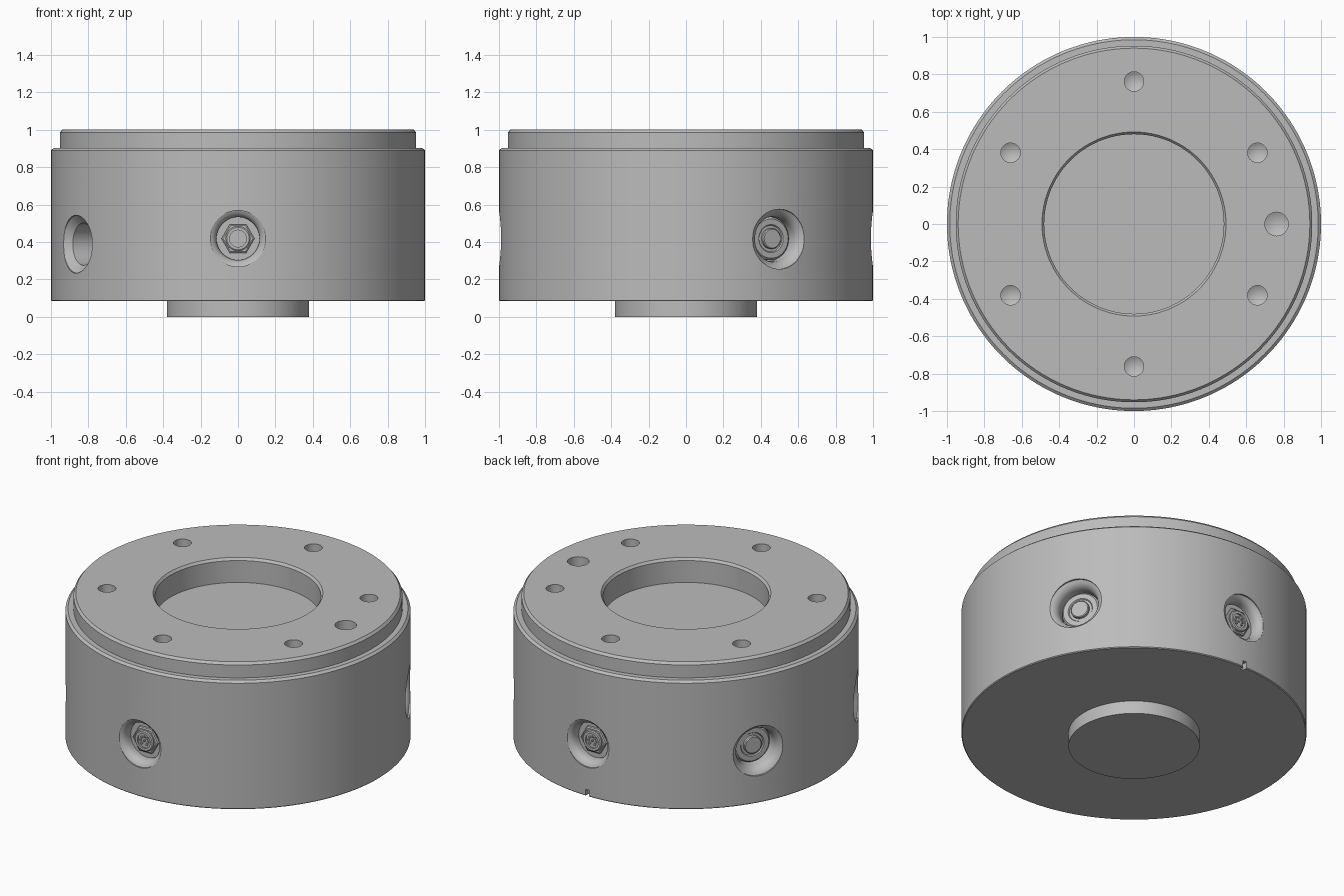
import bpy, bmesh
from math import pi, cos, sin, radians
from mathutils import Matrix, Vector

if "Cube" in bpy.data.objects:
    bpy.data.objects.remove(bpy.data.objects["Cube"])

grey = bpy.data.materials.new("metal grey")
grey.use_nodes = True
grey.diffuse_color = (0.5, 0.5, 0.5, 1)
grey.node_tree.nodes["Principled BSDF"].inputs["Base Color"].default_value = (0.5, 0.5, 0.5, 1)


def finish(name, bm, matrix):
    bmesh.ops.recalc_face_normals(bm, faces=bm.faces)
    mesh = bpy.data.meshes.new(name)
    bm.to_mesh(mesh)
    bm.free()
    mesh.transform(matrix)
    mesh.materials.append(grey)
    obj = bpy.data.objects.new(name, mesh)
    bpy.context.collection.objects.link(obj)
    return obj


def lathe(name, profile, segments=48, matrix=Matrix()):
    """Closed solid turned around z from (radius, height) points, capped at both ends."""
    bm = bmesh.new()
    rings = []
    for r, h in profile:
        if r == 0:
            rings.append([bm.verts.new((0, 0, h))] * segments)
        else:
            rings.append([bm.verts.new((r * cos(2 * pi * i / segments),
                                        r * sin(2 * pi * i / segments), h))
                          for i in range(segments)])
    for low, high in zip(rings, rings[1:]):
        for i in range(segments):
            j = (i + 1) % segments
            corners = dict.fromkeys((low[i], low[j], high[j], high[i]))
            bm.faces.new(list(corners))
    for ring in (rings[0], rings[-1]):
        if ring[0] is not ring[1]:
            bm.faces.new(ring)
    return finish(name, bm, matrix)


def outward(angle, z):
    """Local z points out of the side wall at the given angle, measured from the body axis."""
    return (Matrix.Translation((0, 0, z)) @ Matrix.Rotation(radians(angle), 4, "Z")
            @ Matrix.Rotation(pi / 2, 4, "Y"))


def smooth(obj):
    bpy.ops.object.select_all(action="DESELECT")
    obj.select_set(True)
    bpy.context.view_layer.objects.active = obj
    bpy.ops.object.shade_smooth_by_angle(angle=radians(30))


# Turned body: bottom boss, drum, shoulder, rim and central recess
body = lathe("body", [
    (0.38, 0), (0.38, 0.083), (0.995, 0.083), (1, 0.088), (1, 0.89), (0.985, 0.903),
    (0.953, 0.903), (0.953, 0.985), (0.94, 1), (0.492, 1), (0.48, 0.985),
    (0.48, 0.845)], 160)

cutters = []

# Drilled holes in the top face, six on a circle plus one wider
for angle, radius in [(a, 0.052) for a in range(30, 390, 60)] + [(0, 0.063)]:
    place = Matrix.Rotation(radians(angle), 4, "Z") @ Matrix.Translation((0.762, 0, 1))
    cutters.append(lathe("drill_cutter", [(0, -0.2), (radius, -0.17), (radius, 0.1)], 32, place))

# Flared side ports
socket_angles, button_angles = (90, 270), (30, 150)
for angle in socket_angles:
    cutters.append(lathe("socket_cutter", [
        (0.115, 0.92), (0.115, 0.945), (0.118, 0.96), (0.126, 0.974), (0.138, 0.984),
        (0.15, 0.99), (0.15, 1.1)], 48, outward(angle, 0.418)))
for angle in button_angles:
    cutters.append(lathe("button_cutter", [
        (0.12, 0.87), (0.12, 0.93), (0.124, 0.95), (0.133, 0.967), (0.146, 0.98),
        (0.16, 0.988), (0.16, 1.1)], 48, outward(angle, 0.415)))
cutters.append(lathe("plain_port_cutter", [
    (0.113, 0.72), (0.113, 0.955), (0.155, 0.99), (0.155, 1.1)], 48, outward(210, 0.388)))

# Index notch in the lower back edge
bm = bmesh.new()
bmesh.ops.create_cube(bm, size=1)
cutters.append(finish("notch_cutter", bm, Matrix.Translation((0, 1, 0.09))
                      @ Matrix.Diagonal((0.025, 0.06, 0.07, 1))))

bpy.context.view_layer.objects.active = body
for cutter in cutters:
    mod = body.modifiers.new("cut", "BOOLEAN")
    mod.operation = "DIFFERENCE"
    mod.solver = "EXACT"
    mod.object = cutter
    bpy.ops.object.modifier_apply(modifier=mod.name)
    bpy.data.objects.remove(cutter)
smooth(body)

# Sockets: hex nut, round shell and a ring of contact pins
for angle, side in zip(socket_angles, ("back", "front")):
    place = outward(angle, 0.418)
    lathe(side + "_socket_nut", [(0.088, 0.91), (0.088, 0.935), (0.08, 0.94)], 6,
          place @ Matrix.Rotation(pi / 2, 4, "Z"))
    smooth(lathe(side + "_socket_shell", [
        (0.066, 0.93), (0.066, 0.948), (0.06, 0.953), (0.045, 0.953), (0.045, 0.944)], 32, place))
    for i in range(8):
        spot = Matrix.Rotation(i * pi / 4, 4, "Z") @ Vector((0.027 if i else 0, 0, 0))
        smooth(lathe(side + "_socket_pin", [(0.007, 0.94), (0.007, 0.952)], 10,
                     place @ Matrix.Translation(spot)))

# Buttons: collar with a bevelled edge and a raised cap
for angle, side in zip(button_angles, ("left", "right")):
    place = outward(angle, 0.418)
    smooth(lathe(side + "_button_collar", [
        (0.115, 0.86), (0.115, 0.9), (0.105, 0.91), (0.075, 0.91), (0.07, 0.903)], 48, place))
    smooth(lathe(side + "_button_cap", [
        (0.055, 0.89), (0.055, 0.918), (0.05, 0.923)], 32, place))
